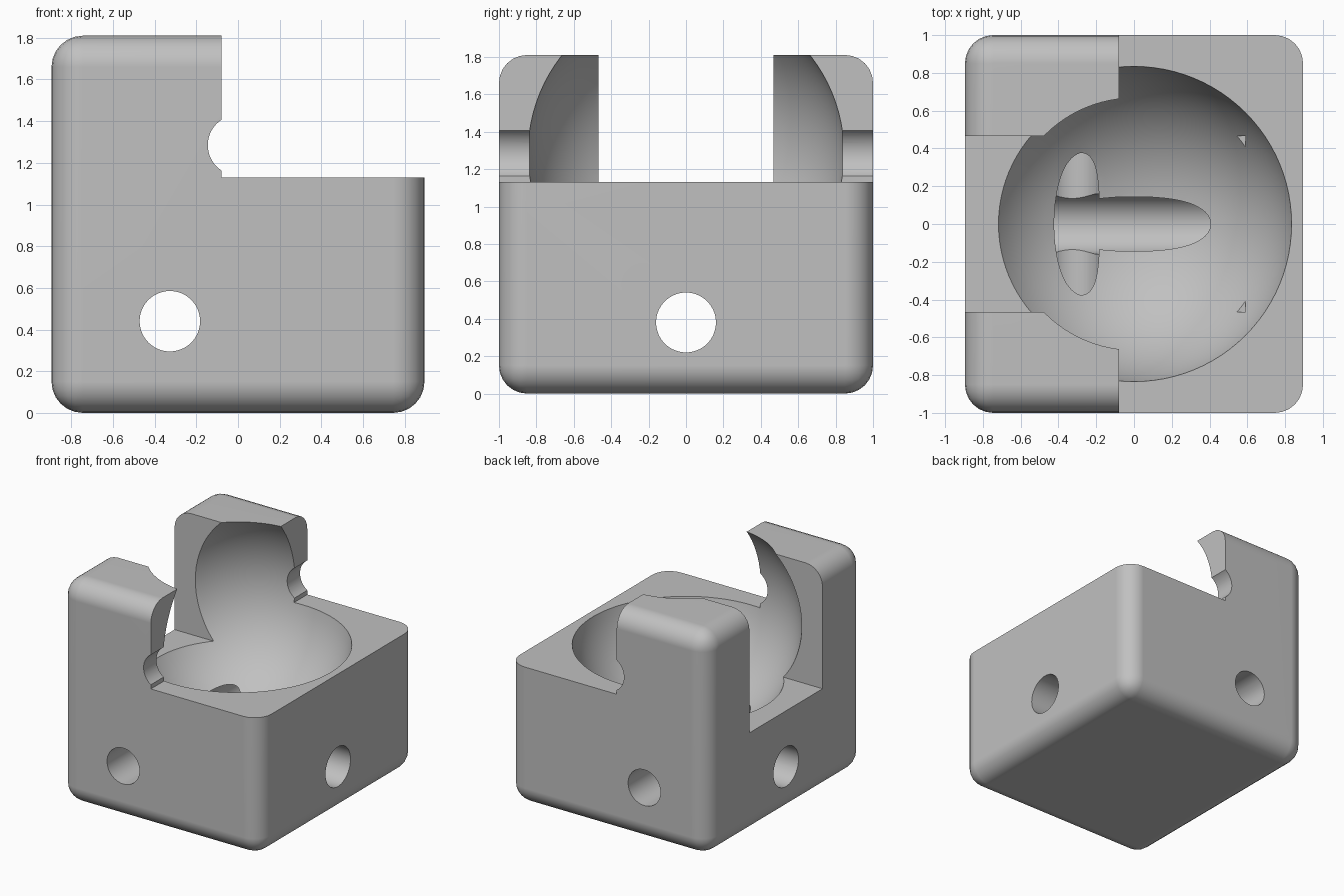
import bpy
import math

old = bpy.data.objects.get("Cube")
if old:
    bpy.data.objects.remove(old, do_unlink=True)

grey = bpy.data.materials.new("Plain grey")
grey.use_nodes = True
colour = (0.53, 0.53, 0.53, 1)
grey.diffuse_color = colour
grey.node_tree.nodes["Principled BSDF"].inputs["Base Color"].default_value = colour


def box(name, low, high):
    centre = [(a + b) / 2 for a, b in zip(low, high)]
    bpy.ops.mesh.primitive_cube_add(size=1, location=centre)
    ob = bpy.context.object
    ob.name = name
    ob.scale = [b - a for a, b in zip(low, high)]
    bpy.ops.object.transform_apply(location=True, rotation=True, scale=True)
    ob.data.materials.append(grey)
    return ob


def bore(name, radius, location, rotation):
    bpy.ops.mesh.primitive_cylinder_add(vertices=64, radius=radius, depth=3,
                                        location=location, rotation=rotation)
    ob = bpy.context.object
    ob.name = name
    ob.data.materials.append(grey)
    return ob


def apply(ob, mod):
    bpy.context.view_layer.objects.active = ob
    bpy.ops.object.modifier_apply(modifier=mod.name)


def carve(ob, cutter):
    mod = ob.modifiers.new("Carve", "BOOLEAN")
    mod.operation = "DIFFERENCE"
    mod.solver = "EXACT"
    mod.object = cutter
    apply(ob, mod)
    bpy.data.objects.remove(cutter, do_unlink=True)


# Rounded block
block = box("socket_block", (-0.895, -1, 0), (0.895, 1, 1.81))
bevel = block.modifiers.new("Rounding", "BEVEL")
bevel.width = 0.15
bevel.segments = 6
apply(block, bevel)

# Step that leaves the tall part on one side, and the slot between the towers
carve(block, box("step_cutter", (-0.08, -2, 1.13), (2, 2, 3)))
carve(block, box("slot_cutter", (-2, -0.467, 0.832), (0.59, 0.467, 3)))

# Ball cavity
bpy.ops.mesh.primitive_uv_sphere_add(segments=96, ring_count=48, radius=0.849,
                                     location=(0, 0, 1.285))
ball = bpy.context.object
ball.name = "ball_cutter"
ball.data.materials.append(grey)
carve(block, ball)

# Pivot notch and the two through holes
quarter = math.pi / 2
carve(block, bore("pivot_cutter", 0.145, (0, 0, 1.285), (quarter, 0, 0)))
carve(block, bore("cross_hole_cutter", 0.145, (-0.327, 0, 0.44), (quarter, 0, 0)))
carve(block, bore("long_hole_cutter", 0.16, (0, 0, 0.38), (0, quarter, 0)))

# Smooth shading with crisp cut edges
bpy.ops.object.select_all(action="DESELECT")
block.select_set(True)
bpy.context.view_layer.objects.active = block
bpy.ops.object.shade_smooth_by_angle(angle=math.radians(30))
weighted = block.modifiers.new("Even shading", "WEIGHTED_NORMAL")
weighted.keep_sharp = True
